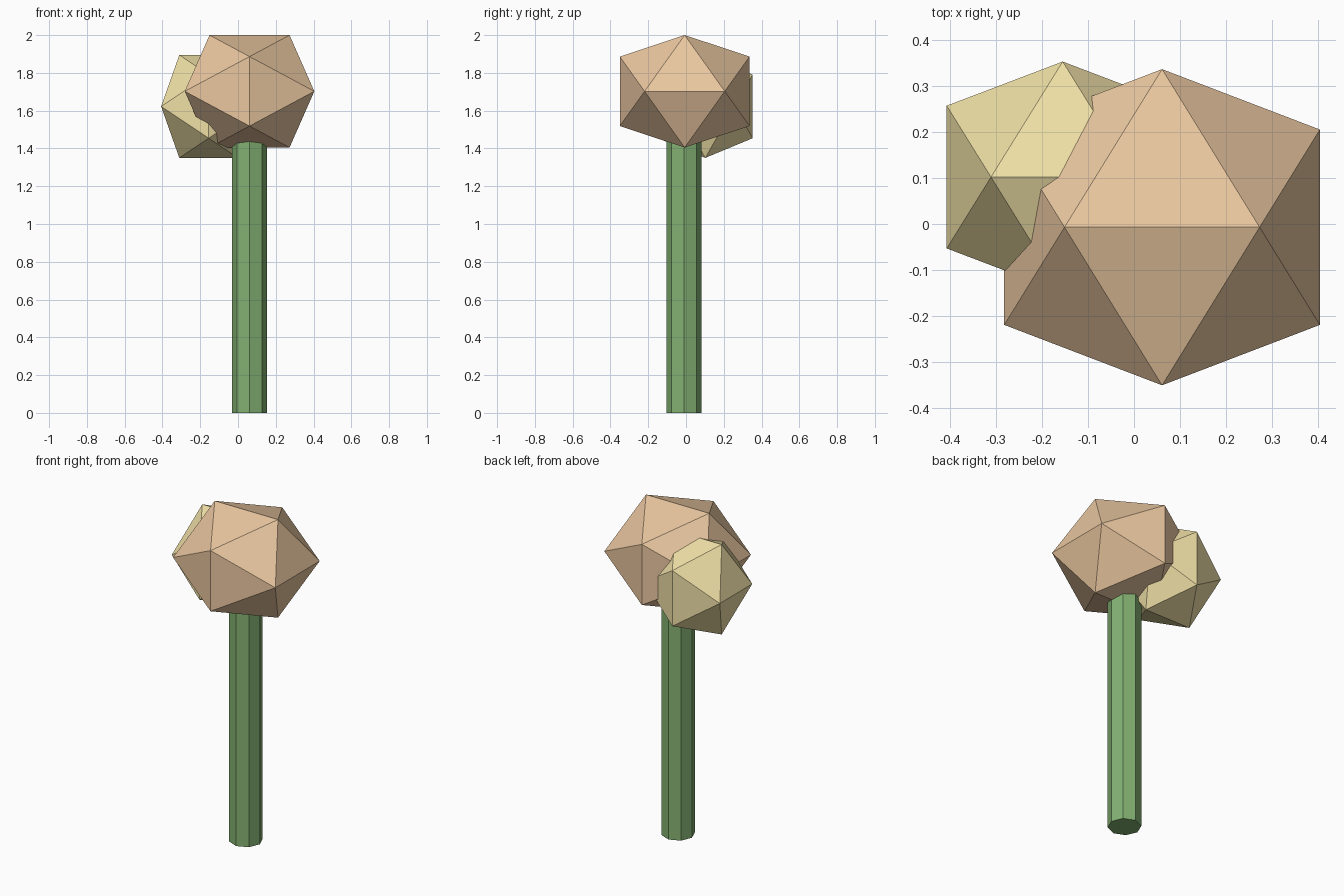
import bpy, bmesh, math
from mathutils import Matrix

if "Cube" in bpy.data.objects:
    bpy.data.objects.remove(bpy.data.objects["Cube"])

PHI = (1 + math.sqrt(5)) / 2


def finish(bm, name, color):
    bmesh.ops.recalc_face_normals(bm, faces=bm.faces)
    mesh = bpy.data.meshes.new(name)
    bm.to_mesh(mesh)
    bm.free()
    mat = bpy.data.materials.new(name + "_color")
    mat.diffuse_color = (*color, 1)
    mat.use_nodes = True
    mat.node_tree.nodes["Principled BSDF"].inputs["Base Color"].default_value = mat.diffuse_color
    mesh.materials.append(mat)
    obj = bpy.data.objects.new(name, mesh)
    bpy.context.collection.objects.link(obj)


def foliage(name, center, half, color):
    """Icosahedron from three golden rectangles, with given half extents."""
    bm = bmesh.new()
    hx, hy, hz = half
    for a in (-1, 1):
        for b in (-1, 1):
            for v in ((a / PHI, 0, b), (0, a, b / PHI), (a, b / PHI, 0)):
                bm.verts.new((center[0] + v[0] * hx,
                              center[1] + v[1] * hy,
                              center[2] + v[2] * hz))
    bmesh.ops.convex_hull(bm, input=bm.verts)
    finish(bm, name, color)


# Leaf clumps
foliage("large_foliage", (0.061, -0.007, 1.7025), (0.343, 0.3435, 0.2975), (0.82, 0.57, 0.35))
foliage("small_foliage", (-0.155, 0.102, 1.6225), (0.252, 0.251, 0.2725), (0.86, 0.74, 0.38))

# Eight-sided trunk, its top buried in the foliage
bottom, top = 0.0, 1.6
bm = bmesh.new()
bmesh.ops.create_cone(bm, cap_ends=True, segments=8, radius1=0.093, radius2=0.093,
                      depth=top - bottom,
                      matrix=Matrix.Translation((0.06, -0.01, (top + bottom) / 2)))
finish(bm, "trunk", (0.23, 0.44, 0.17))
